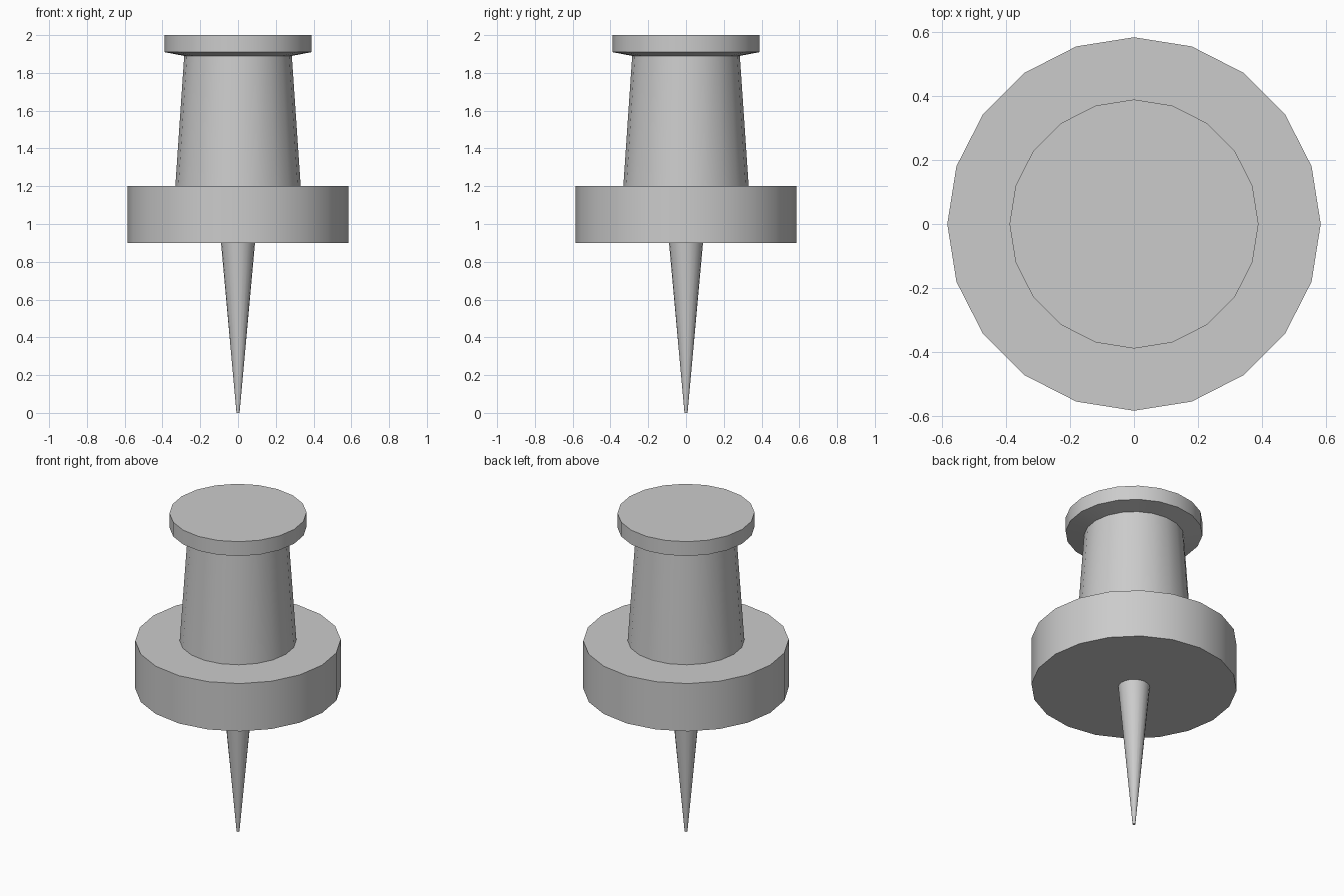
import bpy, bmesh
from math import cos, sin, tau, radians

if "Cube" in bpy.data.objects:
    bpy.data.objects.remove(bpy.data.objects["Cube"])

SIDES = 20


def lathe(name, profile):
    """Revolve (radius, z) points, listed bottom to top, into a capped solid."""
    bm = bmesh.new()
    rings = [[bm.verts.new((r * cos(tau * i / SIDES), r * sin(tau * i / SIDES), z))
              for i in range(SIDES)] for r, z in profile]
    for low, high in zip(rings, rings[1:]):
        for i in range(SIDES):
            j = (i + 1) % SIDES
            bm.faces.new((low[i], low[j], high[j], high[i]))
    bm.faces.new(rings[0][::-1])
    bm.faces.new(rings[-1])
    mesh = bpy.data.meshes.new(name)
    bm.to_mesh(mesh)
    bm.free()
    obj = bpy.data.objects.new(name, mesh)
    bpy.context.collection.objects.link(obj)
    bpy.ops.object.select_all(action='DESELECT')
    obj.select_set(True)
    bpy.context.view_layer.objects.active = obj
    bpy.ops.object.shade_smooth_by_angle(angle=radians(30))
    return obj


# Handle: wide collar, tapered grip and cap with a slightly sloped underside
lathe("handle", [(0.585, 0.90), (0.585, 1.20), (0.332, 1.20),
                 (0.285, 1.89), (0.39, 1.91), (0.39, 2.00)])

# Needle: slim cone with a tiny blunt tip
lathe("needle", [(0.008, 0.0), (0.09, 0.90)])
